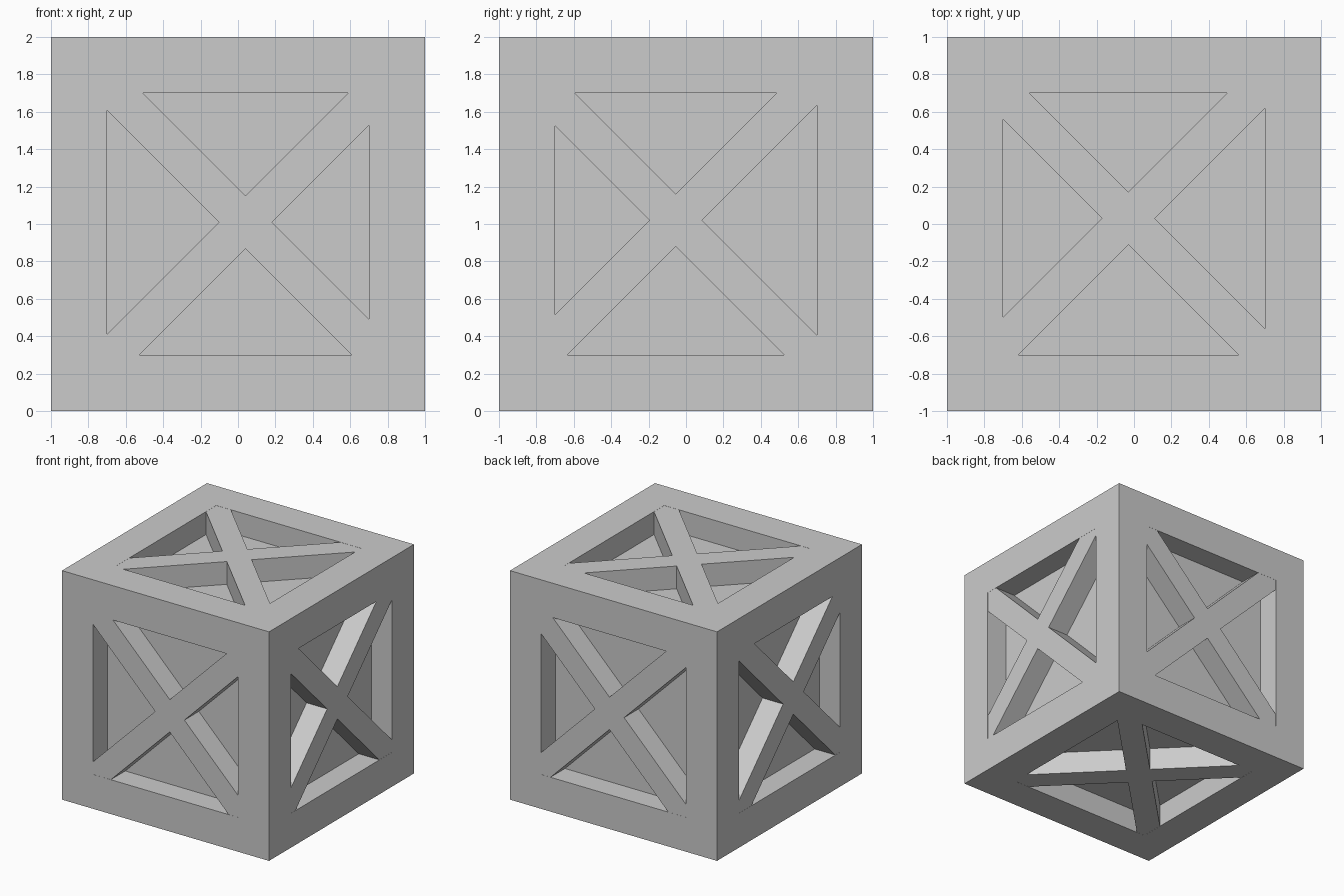
import bpy, bmesh
from math import pi
from mathutils import Matrix, Vector

if "Cube" in bpy.data.objects:
    bpy.data.objects.remove(bpy.data.objects["Cube"])

FRAME, DEPTH = 0.3, 0.2      # frame width, recess depth
BAR_W, BAR_L = 0.2, 2.2      # brace cross width and length
FLUSH = 0.001                # tiny setback so brace and frame do not flicker


def add_object(name, bm):
    mesh = bpy.data.meshes.new(name)
    bm.to_mesh(mesh)
    bm.free()
    obj = bpy.data.objects.new(name, mesh)
    bpy.context.collection.objects.link(obj)
    return obj


# Crate body: cube with a square recess sunk into every face
bm = bmesh.new()
bmesh.ops.create_cube(bm, size=2, matrix=Matrix.Translation((0, 0, 1)))
panels = bm.faces[:]
bmesh.ops.inset_individual(bm, faces=panels, thickness=FRAME, use_even_offset=True)
for panel in bmesh.ops.extrude_discrete_faces(bm, faces=panels)["faces"]:
    panel.normal_update()
    bmesh.ops.translate(bm, verts=panel.verts, vec=panel.normal * -DEPTH)
bm.normal_update()
add_object("crate_body", bm)


# Crossed braces filling the recess, level with the frame
def cross_brace(name, axis, side, center):
    normal = Vector((0, 0, 0))
    normal[axis] = side
    loc = Vector(center) + normal * (1 - FLUSH - DEPTH / 2)
    size = [BAR_L, BAR_L, BAR_L]
    size[axis] = DEPTH
    size[(axis + 1) % 3] = BAR_W
    for i, angle in enumerate((pi / 4, -pi / 4)):
        bm = bmesh.new()
        bmesh.ops.create_cube(
            bm, size=1,
            matrix=Matrix.Translation(loc)
            @ Matrix.Rotation(angle, 4, "XYZ"[axis])
            @ Matrix.Diagonal((*size, 1)))
        add_object(f"{name}_brace_{i + 1}", bm)


for names, axis, center in (
        (("front", "back"), 1, (0.04, 0, 1.01)),
        (("left", "right"), 0, (0, -0.055, 1.02)),
        (("bottom", "top"), 2, (-0.03, 0.03, 1))):
    for name, side in zip(names, (-1, 1)):
        cross_brace(name, axis, side, center)
